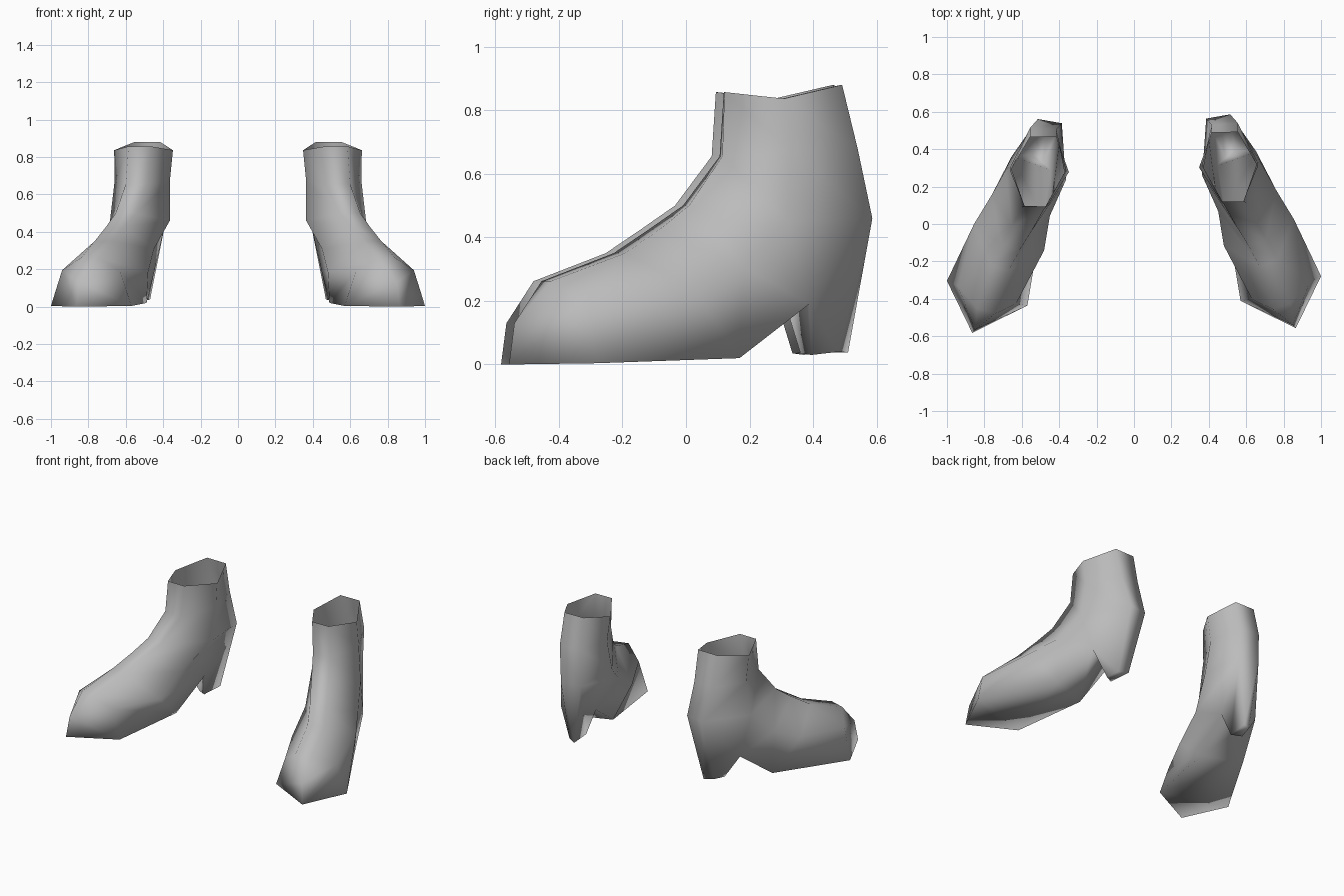
import bpy
import bmesh
from math import radians
from mathutils import Matrix, Vector

# Remove the default object
default_cube = bpy.data.objects.get("Cube")
if default_cube:
    bpy.data.objects.remove(default_cube, do_unlink=True)


def make_material(name, colour):
    material = bpy.data.materials.new(name)
    material.use_nodes = True
    material.diffuse_color = colour
    shader = next(n for n in material.node_tree.nodes if n.type == "BSDF_PRINCIPLED")
    shader.inputs["Base Color"].default_value = colour
    shader.inputs["Roughness"].default_value = 0.7
    return material


def hexagon(bm, front, back, front_half, back_half, side_half, yaw,
            lift_out=0, lift_in=0, blend=0.5):
    """Six-sided cross-section: front pair, outer side, back pair, inner side."""
    front, back = Vector(front), Vector(back)
    up = Vector((0, 0, 1))
    outward = Matrix.Rotation(radians(yaw), 3, "Z") @ Vector((1, 0, 0))
    middle = front.lerp(back, blend)
    points = [
        front + outward * front_half,
        middle + outward * side_half + up * lift_out,
        back + outward * back_half,
        back - outward * back_half,
        middle - outward * side_half + up * lift_in,
        front - outward * front_half,
    ]
    return [bm.verts.new(p) for p in points]


def bridge(bm, first, second, skip=()):
    count = len(first)
    for i in range(count):
        j = (i + 1) % count
        if i not in skip:
            bm.faces.new((first[i], first[j], second[j], second[i]))


def build_boot(name, mirrored, shift, material):
    bm = bmesh.new()

    # Shaft, ankle and foot sections, from the open top down to the toe
    top = hexagon(bm, (.525, .12, .857), (.485, .49, .88), .06, .07, .157, 1, -.032, -.032)
    calf = hexagon(bm, (.54, .11, .655), (.485, .535, .68), .06, .07, .148, 4)
    ankle = hexagon(bm, (.6, 0, .5), (.45, .575, .46), .055, .065, .163, 10, -.03, -.02)
    instep = hexagon(bm, (.66, -.1, .425), (.55, .35, .19), .05, .11, .165, 20)
    ball = hexagon(bm, (.72, -.21, .35), (.615, .12, .02), .05, .135, .2, 21, .055)
    toe = hexagon(bm, (.79, -.44, .262), (.785, -.345, .004), .05, .225, .162, 17,
                  .165, .16, blend=.9)

    bridge(bm, top, calf)
    bridge(bm, calf, ankle)
    bridge(bm, ankle, instep, skip=(2,))
    bridge(bm, instep, ball)
    bridge(bm, ball, toe)

    # Pointed toe cap with an upright front edge
    high = bm.verts.new((.85, -.54, .13))
    low = bm.verts.new((.865, -.557, 0))
    front_out, side_out, sole_out, sole_in, side_in, front_in = toe
    for corners in (
        (front_in, front_out, high), (front_out, side_out, high),
        (side_out, sole_out, low, high), (sole_out, sole_in, low),
        (sole_in, side_in, high, low), (side_in, front_in, high),
    ):
        bm.faces.new(corners)

    # Tapered heel below the gap between ankle and instep
    socket = [ankle[2], ankle[3], instep[3], instep[2]]
    foot = [bm.verts.new(p) for p in (
        (.525, .48, .04), (.47, .51, .038), (.485, .36, .035), (.545, .395, .03))]
    bridge(bm, socket, foot)
    bm.faces.new(foot)

    # Place on its own side
    if mirrored:
        bmesh.ops.scale(bm, vec=(-1, 1, 1), verts=bm.verts)
    bmesh.ops.translate(bm, vec=(0, shift, 0), verts=bm.verts)
    bmesh.ops.recalc_face_normals(bm, faces=bm.faces)
    for face in bm.faces:
        face.smooth = True

    mesh = bpy.data.meshes.new(name)
    bm.to_mesh(mesh)
    bm.free()
    mesh.materials.append(material)
    boot = bpy.data.objects.new(name, mesh)
    bpy.context.collection.objects.link(boot)
    return boot


grey = make_material("grey leather", (.5, .5, .5, 1))
build_boot("left_boot", False, 0, grey)
build_boot("right_boot", True, -.025, grey)
